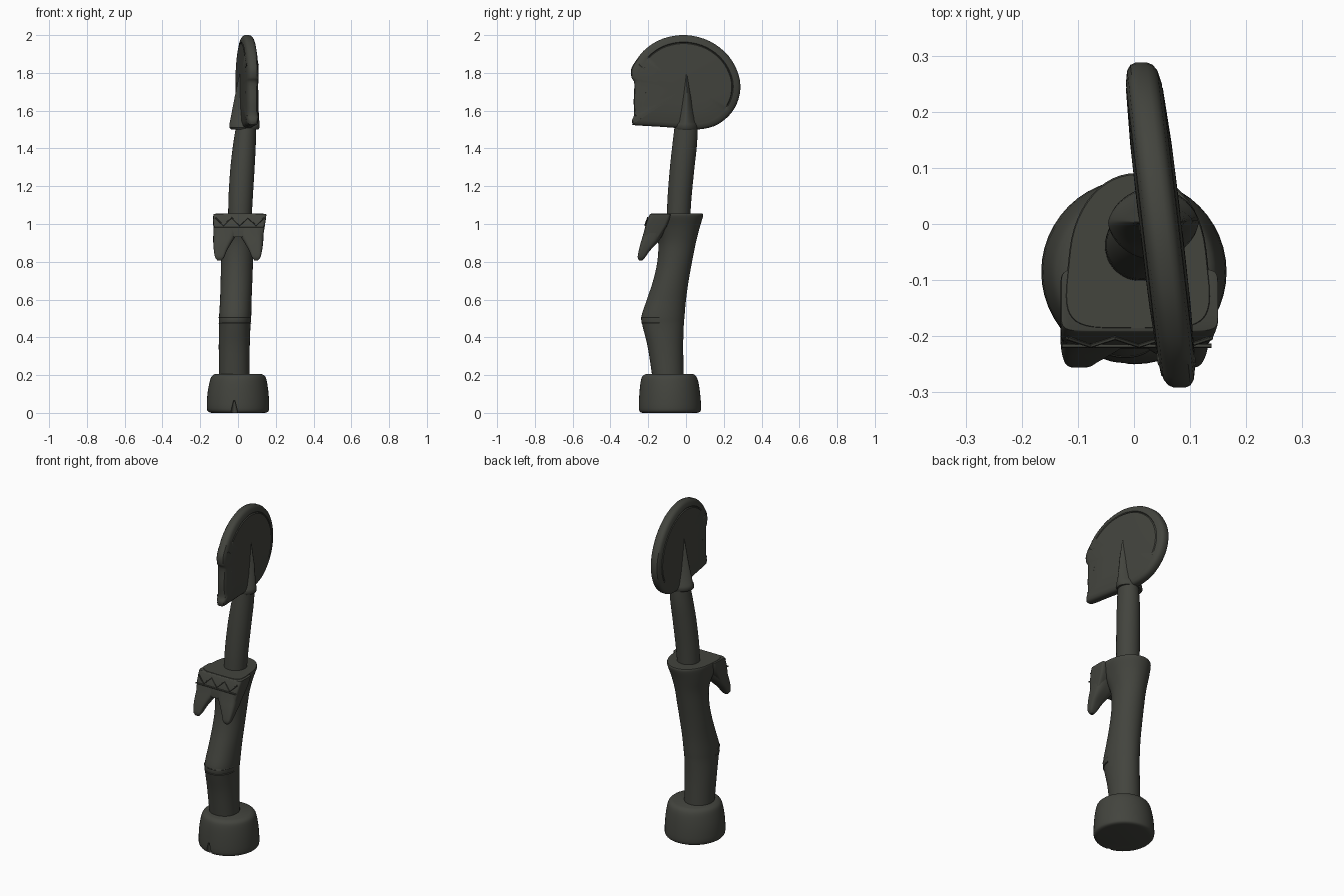
import bpy, bmesh, math
from mathutils import Vector

if "Cube" in bpy.data.objects:
    bpy.data.objects.remove(bpy.data.objects["Cube"])

wood = bpy.data.materials.new("dark_wood")
wood.diffuse_color = (0.056, 0.058, 0.048, 1)
wood.use_nodes = True
wood.node_tree.nodes["Principled BSDF"].inputs["Base Color"].default_value = wood.diffuse_color


def finish(ob, angle=40):
    ob.data.materials.clear()
    ob.data.materials.append(wood)
    bpy.ops.object.select_all(action='DESELECT')
    ob.select_set(True)
    bpy.context.view_layer.objects.active = ob
    bpy.ops.object.shade_smooth_by_angle(angle=math.radians(angle))


def catmull(a, b, c, d, t):
    return [0.5 * (2 * q + (r - p) * t + (2 * p - 5 * q + 4 * r - s) * t * t
                   + (3 * q - p - 3 * r + s) * t ** 3) for p, q, r, s in zip(a, b, c, d)]


def smooth_rows(rows, steps, closed=False):
    n, out = len(rows), []
    pick = (lambda i: rows[i % n]) if closed else (lambda i: rows[max(0, min(n - 1, i))])
    for i in range(n if closed else n - 1):
        for k in range(steps):
            out.append(catmull(pick(i - 1), pick(i), pick(i + 1), pick(i + 2), k / steps))
    return out if closed else out + [list(rows[-1])]


def skin(name, rings, angle=40):
    """Join closed rings of points into a capped solid."""
    bm = bmesh.new()
    rv = [[bm.verts.new(p) for p in r] for r in rings]
    for a, b in zip(rv, rv[1:]):
        for i in range(len(a)):
            j = (i + 1) % len(a)
            bm.faces.new((a[i], a[j], b[j], b[i]))
    bm.faces.new(rv[0][::-1])
    bm.faces.new(rv[-1])
    bmesh.ops.recalc_face_normals(bm, faces=bm.faces)
    me = bpy.data.meshes.new(name)
    bm.to_mesh(me)
    bm.free()
    ob = bpy.data.objects.new(name, me)
    bpy.context.collection.objects.link(ob)
    finish(ob, angle)
    return ob


def section(z, x0, x1, y0, y1, nf=2, nb=2, taper=0, sides=48):
    """Superellipse: nf / nb set front / back squareness, taper narrows the back."""
    pts = []
    for i in range(sides):
        a = 2 * math.pi * i / sides
        c, s = math.cos(a), math.sin(a)
        e = 2 / (nb if s > 0 else nf)
        u = math.copysign(abs(c) ** e, c)
        v = math.copysign(abs(s) ** e, s)
        pts.append(((x0 + x1) / 2 + (x1 - x0) / 2 * u * (1 - taper * (v + 1) / 2),
                    (y0 + y1) / 2 + (y1 - y0) / 2 * v, z))
    return pts


def loft(name, rows, steps=4, angle=40):
    return skin(name, [section(*r) for r in smooth_rows(rows, steps)], angle)


def tube(name, pts, r):
    cu = bpy.data.curves.new(name, 'CURVE')
    cu.dimensions = '3D'
    cu.bevel_depth, cu.bevel_resolution = r, 1
    sp = cu.splines.new('POLY')
    sp.points.add(len(pts) - 1)
    for p, q in zip(sp.points, pts):
        p.co = (*q, 1)
    ob = bpy.data.objects.new(name, cu)
    bpy.context.collection.objects.link(ob)
    bpy.ops.object.select_all(action='DESELECT')
    ob.select_set(True)
    bpy.context.view_layer.objects.active = ob
    bpy.ops.object.convert(target='MESH')
    finish(bpy.context.view_layer.objects.active)


# Base: rounded drum with a small notch at the front foot
base = loft("base", [
    (0.0, -.14, .14, -.23, .055), (0.005, -.155, .158, -.243, .073),
    (.025, -.165, .165, -.25, .08), (.10, -.162, .162, -.247, .075),
    (.165, -.15, .153, -.24, .065), (.195, -.138, .143, -.23, .053),
    (.207, -.118, .122, -.21, .035)], 3)
notch = loft("notch_cutter", [(-.02, -.045, .005, -.275, -.225), (.065, -.024, -.016, -.255, -.235)], 1)
notch.hide_render = True
cut = base.modifiers.new("notch", 'BOOLEAN')
cut.object = notch
bpy.context.view_layer.objects.active = base
bpy.ops.object.modifier_apply(modifier="notch")
bpy.data.objects.remove(notch)
finish(base)

# Legs and torso, bent at the knee, flaring to a flat-fronted shoulder
loft("body", [
    (.19, -.10, .06, -.178, -.012, 2.2, 2, 0),
    (.35, -.102, .062, -.203, -.015, 2.2, 2, 0),
    (.46, -.10, .066, -.23, -.012, 2.2, 2, 0),
    (.51, -.10, .07, -.236, -.008, 2.2, 2, 0),
    (.60, -.095, .072, -.207, 0, 2.1, 2, 0),
    (.70, -.092, .076, -.174, .014, 2, 2, 0),
    (.80, -.09, .08, -.152, .032, 2, 2, 0),
    (.90, -.096, .09, -.147, .052, 2.2, 2, .05),
    (.98, -.115, .115, -.165, .072, 3, 2.1, .14),
    (1.04, -.13, .143, -.185, .09, 5, 2.2, .22),
    (1.055, -.128, .142, -.185, .088, 5, 2.2, .22)])

# Chest band and two hanging pointed breasts
loft("chest_band", [
    (.93, -.128, .132, -.222, -.14, 9, 9, 0), (.99, -.131, .142, -.215, -.10, 9, 9, 0),
    (1.045, -.131, .15, -.195, -.08, 9, 9, 0), (1.053, -.128, .148, -.19, -.08, 9, 9, 0)], 2)
for side, m, grow in (("left", -1, 0), ("right", 1, 1)):
    rows = []
    for z, xi, xo, y0, y1 in ((1.0, .0, .131, -.212, -.10), (.94, .012, .131, -.228, -.125),
                              (.90, .035, .131, -.24, -.152), (.86, .058, .128, -.25, -.19),
                              (.825, .073, .122, -.256, -.215), (.808, .086, .11, -.25, -.23)):
        xo += grow * .06 * (z - .87)
        rows.append((z, min(m * xi, m * xo), max(m * xi, m * xo), y0, y1, 4, 3, 0))
    loft(side + "_breast", rows, 3)

# Carved zigzag and border line across the chest band
zig = [(-.12 + .043 * i, -.217 if i % 2 else -.203, .992 if i % 2 else 1.033) for i in range(7)]
tube("zigzag_carving", zig, .004)
tube("chest_line", [(-.128, -.217, .985), (.138, -.217, .985)], .004)

# Carved knee lines wrapped round the front of the legs
for k, (z, yf) in enumerate(((.475, -.233), (.505, -.2355))):
    tube("knee_line_%d" % (k + 1), [
        p for p in section(z, -.1, .068, yf, -.01, 2.2) if p[1] < -.125], .0035)

# Neck
loft("neck", [
    (1.03, -.052, .072, -.102, .022), (1.15, -.05, .079, -.097, .03),
    (1.30, -.04, .088, -.085, .045), (1.42, -.026, .094, -.072, .058),
    (1.52, -.01, .096, -.06, .062)])

# Ear wedges: one tapering ridge passing through the head
loft("ear_wedge", [
    (1.50, -.036, .108, -.058, .062, 1.8, 1.8, 0), (1.51, -.045, .114, -.064, .066, 1.8, 1.8, 0),
    (1.53, -.046, .115, -.06, .064, 1.7, 1.7, 0), (1.54, -.043, .113, -.053, .058, 1.6, 1.6, 0),
    (1.67, -.018, .105, -.029, .038, 1.5, 1.5, 0), (1.83, .015, .08, -.004, .01, 1.5, 1.5, 0)], 1)

# Head: thin turned disc with cut-off face edge and an incised inner border
outline = smooth_rows([
    (-.272, 1.523), (-.14, 1.515), (0, 1.505), (.08, 1.502), (.17, 1.528), (.245, 1.595),
    (.284, 1.685), (.28, 1.785), (.225, 1.89), (.125, 1.968), (0, 2.0), (-.12, 1.982),
    (-.21, 1.93), (-.265, 1.865), (-.29, 1.82), (-.288, 1.775), (-.274, 1.745),
    (-.277, 1.65), (-.275, 1.58), (-.286, 1.55), (-.283, 1.53)], 4, True)


def head_x(y):
    return .047 - .118 * y


half = [(1.0, .010, 0), (.985, .020, 0), (.95, .027, 0), (.87, .032, 0), (.855, .032, .005),
        (.84, .033, 0), (.5, .037, 0), (.05, .038, 0)]
layers = [(s, -t, -g) for s, t, g in reversed(half)] + half
rings = []
for s, t, g in layers:
    ring = []
    for y, z in outline:
        yy, zz = y * s, 1.72 + (z - 1.72) * s
        off = t - (g if zz > 1.62 and yy > -.2 else 0)
        ring.append((head_x(yy) + off, yy, zz))
    rings.append(ring)
skin("head", rings, 35)

# Raised brow and cheek arcs on both sides of the face
for side, m in (("left", -1), ("right", 1)):
    for k, d in enumerate((0, .026)):
        path = smooth_rows([(-.25 + d, 1.845 - d / 2), (-.215 + d, 1.81), (-.203 + d, 1.755),
                            (-.215 + d, 1.69)], 4)
        tube("%s_face_arc_%d" % (side, k + 1),
             [(head_x(y) + m * .028, y, z) for y, z in path], .006)
    tube(side + "_mouth_line", [(head_x(-.26) + m * .024, -.27, 1.575),
                                (head_x(-.23) + m * .028, -.235, 1.575)], .005)
